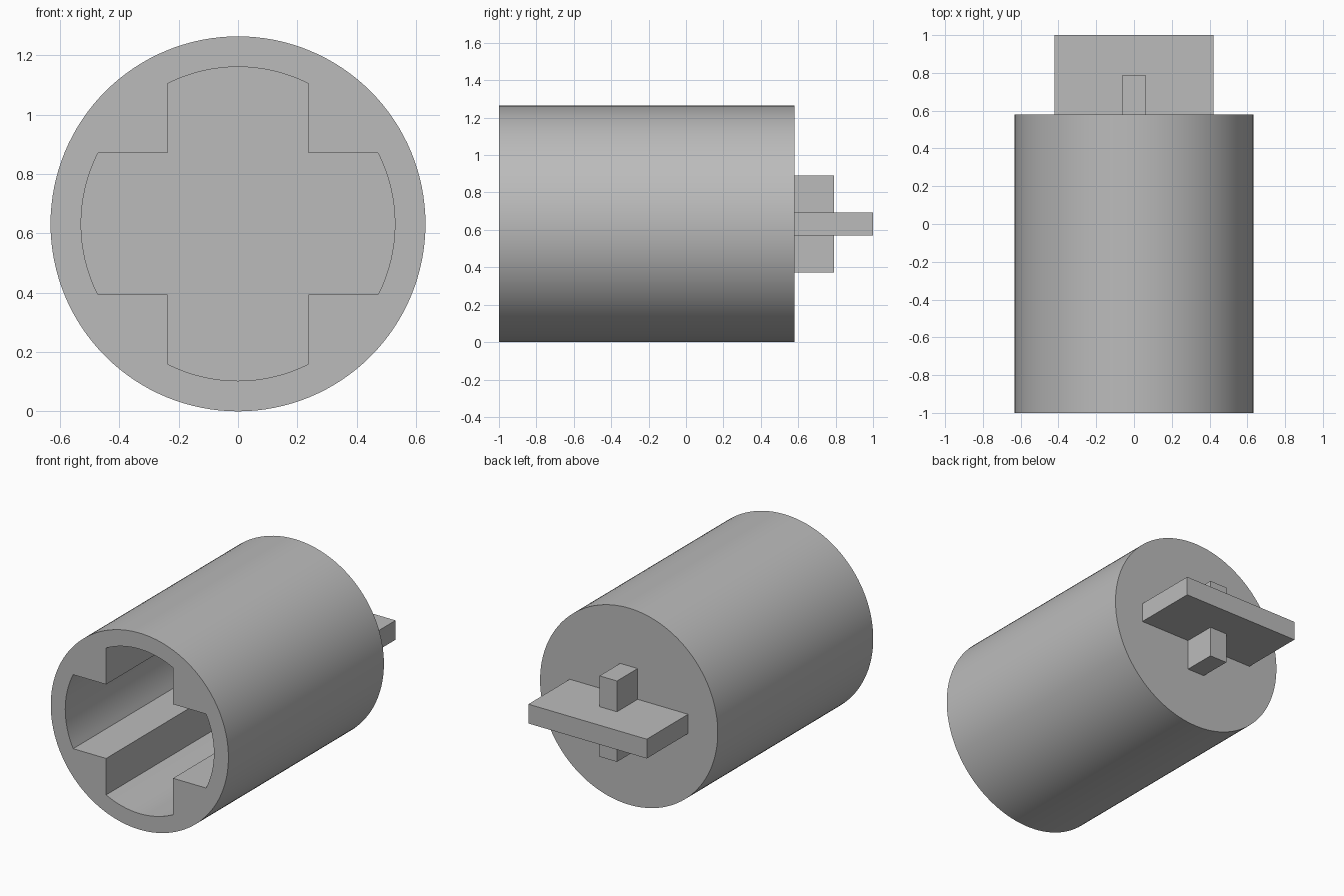
import bpy, bmesh
from math import sin, cos, asin, pi

cube = bpy.data.objects.get("Cube")
if cube:
    bpy.data.objects.remove(cube, do_unlink=True)

RADIUS, BORE, SLOT = 0.632, 0.529, 0.238
FRONT, BACK, FLOOR = -1.0, 0.58, 0.475
AXIS_Z = RADIUS

grey = bpy.data.materials.new("grey")
grey.use_nodes = True
grey.diffuse_color = (0.5, 0.5, 0.5, 1)
grey.node_tree.nodes["Principled BSDF"].inputs["Base Color"].default_value = grey.diffuse_color


def add_object(name, bm):
    bmesh.ops.recalc_face_normals(bm, faces=bm.faces[:])
    mesh = bpy.data.meshes.new(name)
    bm.to_mesh(mesh)
    bm.free()
    mesh.materials.append(grey)
    obj = bpy.data.objects.new(name, mesh)
    bpy.context.collection.objects.link(obj)
    return obj


def loop(bm, points, y):
    verts = [bm.verts.new((x, y, AXIS_Z + z)) for x, z in points]
    return verts, [bm.edges.new((v, verts[i - 1])) for i, v in enumerate(verts)]


def wall(bm, a, b):
    for i in range(len(a)):
        bm.faces.new((a[i - 1], a[i], b[i], b[i - 1]))


def box(name, half_x, y0, y1, half_z):
    bm = bmesh.new()
    bmesh.ops.create_cube(bm, size=1)
    for v in bm.verts:
        v.co = (v.co.x * 2 * half_x, (y0 + y1) / 2 + v.co.y * (y1 - y0),
                AXIS_Z + v.co.z * 2 * half_z)
    return add_object(name, bm)


# Outer circle and cross-shaped bore profiles
SIDES, ARC = 128, 16
circle = [(RADIUS * cos(2 * pi * i / SIDES), RADIUS * sin(2 * pi * i / SIDES))
          for i in range(SIDES)]
half = asin(SLOT / BORE)
cross = []
for q in range(4):
    turn = q * pi / 2
    for i in range(ARC + 1):
        a = turn - half + 2 * half * i / ARC
        cross.append((BORE * cos(a), BORE * sin(a)))
    corner = turn + pi / 4
    cross.append((SLOT * 2 ** 0.5 * cos(corner), SLOT * 2 ** 0.5 * sin(corner)))

# Barrel with a blind cross-shaped socket in the front
bm = bmesh.new()
rim, rim_edges = loop(bm, circle, FRONT)
end, _ = loop(bm, circle, BACK)
mouth, mouth_edges = loop(bm, cross, FRONT)
floor, _ = loop(bm, cross, FLOOR)
wall(bm, rim, end)
wall(bm, mouth, floor)
bm.faces.new(end)
bm.faces.new(floor)
bmesh.ops.triangle_fill(bm, edges=rim_edges + mouth_edges, use_beauty=True)
barrel = add_object("barrel", bm)
bpy.ops.object.select_all(action="DESELECT")
barrel.select_set(True)
bpy.context.view_layer.objects.active = barrel
bpy.ops.object.shade_smooth_by_angle(angle=pi / 6)

# Flat blade and short upright key on the back
box("blade", 0.421, BACK, 1.0, 0.062)
box("upright_key", 0.062, BACK, 0.79, 0.26)
